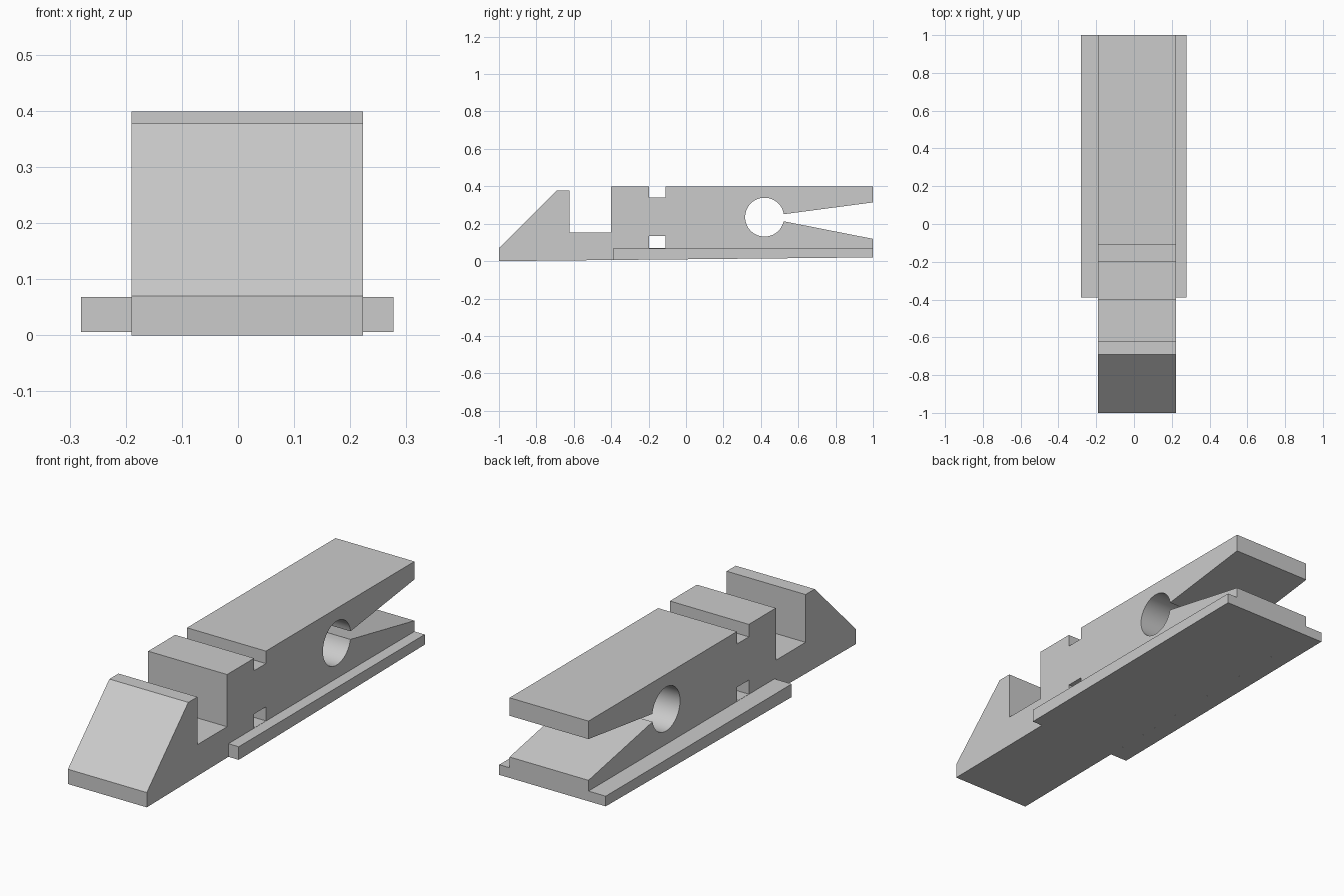
import bpy, bmesh, math

if "Cube" in bpy.data.objects:
    bpy.data.objects.remove(bpy.data.objects["Cube"])

grey = bpy.data.materials.new("light grey")
grey.diffuse_color = (0.6, 0.6, 0.6, 1)
grey.use_nodes = True
grey.node_tree.nodes["Principled BSDF"].inputs["Base Color"].default_value = grey.diffuse_color


def prism(name, profile, x0, x1):
    """Extrude a closed (y, z) profile from x0 to x1."""
    bm = bmesh.new()
    face = bm.faces.new([bm.verts.new((x0, y, z)) for y, z in profile])
    ext = bmesh.ops.extrude_face_region(bm, geom=[face])
    moved = [v for v in ext["geom"] if isinstance(v, bmesh.types.BMVert)]
    bmesh.ops.translate(bm, verts=moved, vec=(x1 - x0, 0, 0))
    bmesh.ops.recalc_face_normals(bm, faces=bm.faces)
    mesh = bpy.data.meshes.new(name)
    bm.to_mesh(mesh)
    bm.free()
    obj = bpy.data.objects.new(name, mesh)
    bpy.context.collection.objects.link(obj)
    mesh.materials.append(grey)
    return obj


LEFT, RIGHT = -0.19, 0.223

# Round spring hole, open at the back towards the tapered mouth
cy, cz, r, n = 0.42, 0.235, 0.104, 48
a0, a1 = math.asin(0.016 / r), 2 * math.pi - math.asin(0.022 / r)
hole = [(cy + r * math.cos(a0 + (a1 - a0) * i / n),
         cz + r * math.sin(a0 + (a1 - a0) * i / n)) for i in range(n + 1)]

# Main body: ramped nose, open slot, top notch, jaws; base rises slightly
outline = [
    (-1, 0), (-1, 0.07), (-0.69, 0.378), (-0.622, 0.378), (-0.622, 0.152),
    (-0.4, 0.152), (-0.4, 0.399), (-0.198, 0.399), (-0.198, 0.34),
    (-0.11, 0.34), (-0.11, 0.399), (1, 0.399), (1, 0.314),
] + hole + [(1, 0.119), (1, 0.02)]
body = prism("body", outline, LEFT, RIGHT)

# Square window through the body, just above the rails
cutter = prism("window_cutter", [(-0.198, 0.069), (-0.11, 0.069),
                                 (-0.11, 0.135), (-0.198, 0.135)], -0.4, 0.4)
cutter.hide_render = True
cutter.hide_set(True)
cut = body.modifiers.new("window", "BOOLEAN")
cut.operation, cut.solver, cut.object = "DIFFERENCE", "EXACT", cutter

# Side rails along the base
rail = [(-0.39, 0.006), (-0.39, 0.068), (1, 0.068), (1, 0.02)]
prism("left_rail", rail, -0.28, LEFT)
prism("right_rail", rail, RIGHT, 0.277)

# Smooth the round hole, keep every other edge sharp
bpy.ops.object.select_all(action="DESELECT")
body.select_set(True)
bpy.context.view_layer.objects.active = body
bpy.ops.object.shade_smooth_by_angle(angle=math.radians(30))
